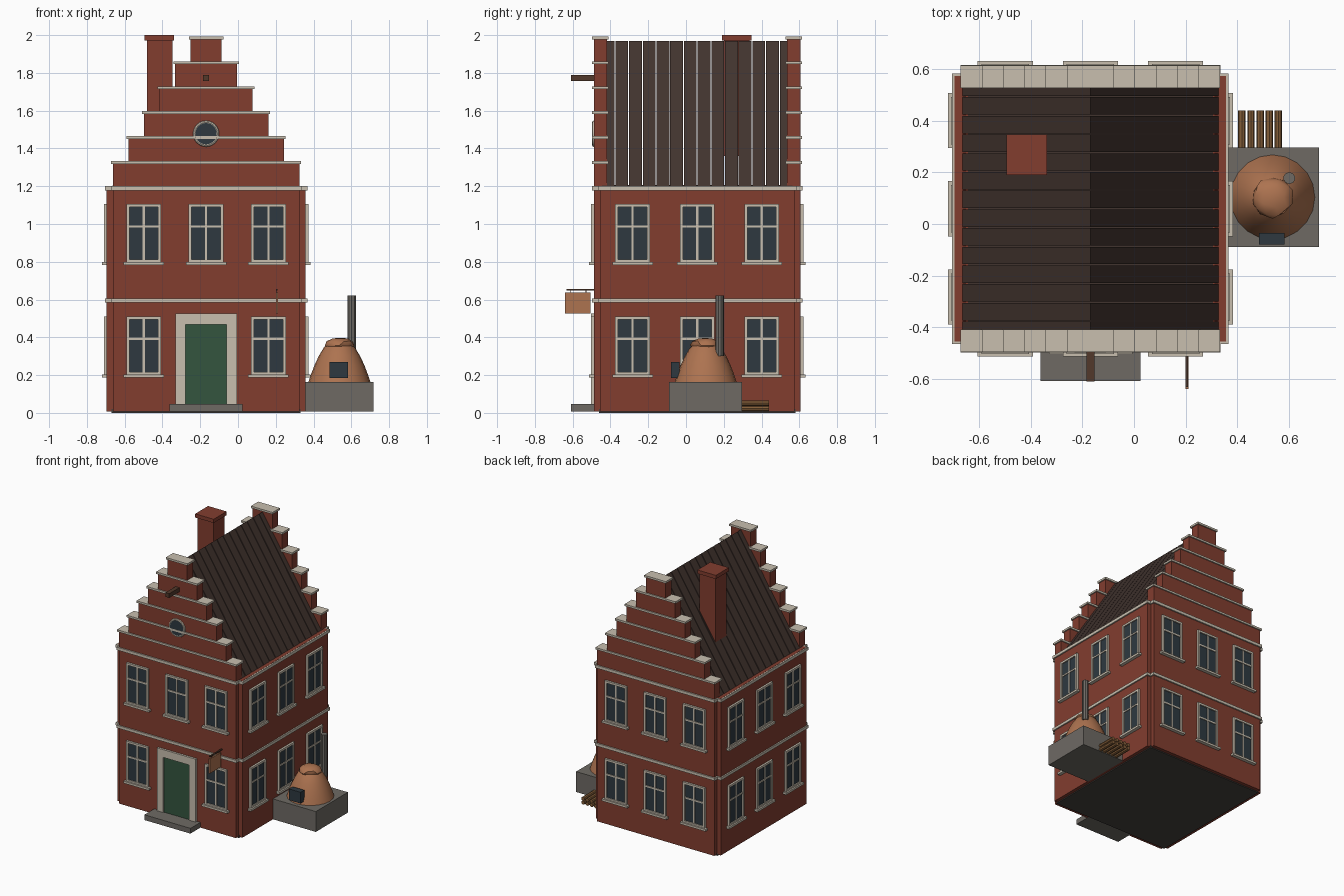
import bpy, bmesh, math, random
from mathutils import Matrix, Vector

random.seed(4)
if "Cube" in bpy.data.objects:
    bpy.data.objects.remove(bpy.data.objects["Cube"], do_unlink=True)


def srgb(code):
    vals = [int(code[i:i + 2], 16) / 255 for i in (0, 2, 4)]
    return [((v + 0.055) / 1.055) ** 2.4 if v > 0.04 else v / 12.92 for v in vals] + [1]


def material(name, code):
    m = bpy.data.materials.new(name)
    m.use_nodes = True
    m.diffuse_color = srgb(code)
    m.node_tree.nodes["Principled BSDF"].inputs["Base Color"].default_value = srgb(code)
    return m


BRICK = material("red brick", "823D2F")
CREAM = material("cream trim", "C8BFAF")
GLASS = material("dark glass", "2E3940")
DOOR = material("green paint", "34553F")
ROOF = material("dark roof board", "41332E")
STONE = material("grey stone", "6E6A64")
COPPER = material("copper clay", "AD7350")
WOOD = material("log wood", "835D38")
BEAM = material("dark timber", "52392B")
FLOOR = material("floor slate", "45423E")

CX, CY = -0.169, 0.059          # house centre
HX, HY = 0.526, 0.547           # half sizes of the walls
INSET = 0.032                   # corner notch


def finish(bm, name, mats, smooth=False):
    me = bpy.data.meshes.new(name)
    bmesh.ops.recalc_face_normals(bm, faces=bm.faces)
    bm.to_mesh(me)
    bm.free()
    for m in mats:
        me.materials.append(m)
    ob = bpy.data.objects.new(name, me)
    bpy.context.collection.objects.link(ob)
    if smooth:
        bpy.ops.object.select_all(action='DESELECT')
        ob.select_set(True)
        bpy.context.view_layer.objects.active = ob
        bpy.ops.object.shade_smooth_by_angle(angle=math.radians(35))
    return ob


def add_box(bm, x, y, z, slot=0, mat=Matrix()):
    """Box from (low, high) pairs on each axis."""
    lo, hi = zip(x, y, z)
    mid = (Vector(lo) + Vector(hi)) / 2
    size = Vector(hi) - Vector(lo)
    res = bmesh.ops.create_cube(bm, size=1, matrix=mat @ Matrix.Translation(mid) @ Matrix.Diagonal((*size, 1)))
    for f in {f for v in res["verts"] for f in v.link_faces}:
        f.material_index = slot


def box(name, mat, x, y, z):
    bm = bmesh.new()
    add_box(bm, x, y, z)
    return finish(bm, name, [mat])


def cross(name, mat, z, grow=0.0):
    """Two overlapping blocks that leave a notch at each house corner."""
    bm = bmesh.new()
    for hx, hy in ((HX, HY - INSET), (HX - INSET, HY)):
        hx, hy = hx + grow, hy + grow
        add_box(bm, (CX - hx, CX + hx), (CY - hy, CY + hy), z)
    return finish(bm, name, [mat])


def tube(name, mat, r, length, matrix, sides=8):
    bm = bmesh.new()
    bmesh.ops.create_cone(bm, cap_ends=True, segments=sides, radius1=r, radius2=r, depth=length, matrix=matrix)
    return finish(bm, name, [mat], True)


# House body, floor and trim bands
box("ground_floor", FLOOR, (CX - 0.5, CX + 0.5), (CY - 0.52, CY + 0.52), (0, 0.02))
cross("walls", BRICK, (0.008, 1.201))
cross("middle_band", CREAM, (0.585, 0.606), 0.01)
cross("cornice_band", CREAM, (1.178, 1.2), 0.01)
box("attic_floor", ROOF, (CX - 0.475, CX + 0.475), (CY - 0.47, CY + 0.47), (1.19, 1.206))


# Windows, built facing -y and turned to each wall
def window(name, turn, dist, u, z):
    place = Matrix.Translation((CX, CY, 0)) @ Matrix.Rotation(turn, 4, 'Z') @ Matrix.Translation((u, -dist, z))
    w, h, t = 0.092, 0.31, 0.016
    bm = bmesh.new()
    add_box(bm, (-w + t, w - t), (-0.006, 0.01), (t, h - t), 1, place)
    for s in (-1, 1):
        a, b = sorted((s * w, s * (w - t)))
        add_box(bm, (a, b), (-0.015, 0.01), (0, h), 0, place)
    for a, b in ((0, t), (h - t, h)):
        add_box(bm, (-w + t, w - t), (-0.015, 0.01), (a, b), 0, place)
    add_box(bm, (-0.006, 0.006), (-0.011, 0.01), (t, h - t), 0, place)
    add_box(bm, (-w + t, w - t), (-0.012, 0.01), (0.186, 0.198), 0, place)
    add_box(bm, (-0.107, 0.107), (-0.026, 0.01), (-0.012, 0.004), 0, place)
    finish(bm, name, [CREAM, GLASS])


walls = (("front", HY, 0.33), ("right_side", HX, 0.342), ("back", HY, 0.33), ("left_side", HX, 0.342))
for k, (side, dist, gap) in enumerate(walls):
    for level, z in (("lower", 0.2), ("upper", 0.795)):
        for i in (-1, 0, 1):
            if side == "front" and level == "lower" and i == 0:
                continue
            window(f"{side}_{level}_window_{i + 2}", k * math.pi / 2, dist, i * gap, z)

# Stepped gables with capping stones
STEPS, RISE = 6, 0.132
for side, s in (("front", -1), ("back", 1)):
    bricks, caps = bmesh.new(), bmesh.new()
    outer, inner = CY + s * HY, CY + s * (HY - 0.07)
    y = sorted((outer, inner))
    cap_y = (y[0] - 0.009, y[1] + 0.009)
    for i in range(STEPS):
        half = (HX - INSET) * (STEPS - i) / STEPS
        z = 1.2 + i * RISE
        add_box(bricks, (CX - half, CX + half), y, (z - 0.005, z + RISE - 0.01))
        add_box(caps, (CX - half - 0.009, CX + half + 0.009), cap_y, (z + RISE - 0.014, z + RISE + 0.001))
    finish(bricks, f"{side}_gable", [BRICK])
    finish(caps, f"{side}_gable_caps", [CREAM])

# Roof boards with narrow gaps, mirrored over the ridge
PITCH = 0.0725
bm = bmesh.new()
for s in (-1, 1):
    for i in range(14):
        y0 = CY + (i - 7) * PITCH + 0.0025
        prof = [(0, 1.97), (0.499, 1.197), (0.478, 1.197), (0, 1.94)]
        face = bm.faces.new([bm.verts.new((CX + s * x, y0, z)) for x, z in prof])
        ext = bmesh.ops.extrude_face_region(bm, geom=[face])
        bmesh.ops.translate(bm, vec=(0, PITCH - 0.005, 0),
                            verts=[v for v in ext["geom"] if isinstance(v, bmesh.types.BMVert)])
finish(bm, "roof_boards", [ROOF])

# Chimney
box("chimney", BRICK, (-0.483, -0.347), (0.2, 0.336), (1.36, 1.975))
box("chimney_cap", BRICK, (-0.494, -0.338), (0.19, 0.346), (1.972, 2.0))

# Hoist beam and round gable window
box("hoist_beam", BEAM, (-0.185, -0.153), (-0.61, -0.44), (1.756, 1.788))
facing = Matrix.Translation((CX, CY - HY, 1.478)) @ Matrix.Rotation(math.pi / 2, 4, 'X')
tube("round_window_glass", GLASS, 0.06, 0.016, facing, 24)
bpy.ops.mesh.primitive_torus_add(major_segments=24, minor_segments=8, major_radius=0.06, minor_radius=0.0095,
                                 location=facing.translation, rotation=(math.pi / 2, 0, 0))
ring = bpy.context.object
ring.name = "round_window_frame"
ring.data.materials.append(CREAM)
bpy.ops.object.shade_smooth_by_angle()

# Entrance
bm = bmesh.new()
for x, z in (((-0.33, -0.277), (0.01, 0.527)), ((-0.06, -0.005), (0.01, 0.527)), ((-0.277, -0.06), (0.468, 0.527))):
    add_box(bm, x, (-0.504, -0.47), z)
finish(bm, "door_frame", [CREAM])
box("front_door", DOOR, (-0.277, -0.06), (-0.496, -0.47), (0.01, 0.468))
box("door_step", STONE, (-0.363, 0.025), (-0.608, -0.47), (0.008, 0.048))

# Hanging sign board
box("sign_bracket", BEAM, (0.2, 0.21), (-0.632, -0.48), (0.648, 0.657))
box("sign_board", COPPER, (0.2, 0.211), (-0.64, -0.505), (0.527, 0.637))
for i, y in enumerate((-0.61, -0.53)):
    box(f"sign_hanger_{i + 1}", BEAM, (0.203, 0.207), (y - 0.002, y + 0.002), (0.63, 0.65))

# Outdoor oven: base, domed body, rough crown, flue and hatch
OX, OY = 0.537, 0.104
box("oven_base", STONE, (0.35, 0.718), (OY - 0.193, OY + 0.193), (0.008, 0.163))
bm = bmesh.new()
prof = [(0.165, 0.16), (0.152, 0.2), (0.133, 0.25), (0.11, 0.3), (0.083, 0.345), (0.05, 0.38), (0, 0.39)]
pts = [bm.verts.new((OX + r, OY, z)) for r, z in prof]
edges = [bm.edges.new(p) for p in zip(pts, pts[1:])]
bmesh.ops.spin(bm, geom=pts + edges, cent=(OX, OY, 0), axis=(0, 0, 1), angle=math.tau, steps=20)
bmesh.ops.remove_doubles(bm, verts=bm.verts, dist=0.0005)
finish(bm, "oven_body", [COPPER], True)
bm = bmesh.new()
bmesh.ops.create_icosphere(bm, subdivisions=2, radius=1)
for v in bm.verts:
    k = random.uniform(0.92, 1.06)
    v.co = (OX + v.co.x * 0.08 * k, OY + v.co.y * 0.08 * k, 0.358 + v.co.z * 0.041 * k)
finish(bm, "oven_crown", [COPPER], True)
tube("oven_flue", STONE, 0.023, 0.322, Matrix.Translation((0.602, 0.178, 0.461)), 10)
box("oven_hatch", GLASS, (0.484, 0.583), (-0.08, -0.035), (0.185, 0.27))

# Stacked firewood
for row in range(2):
    for i in range(5):
        spot = Matrix.Translation((0.418 + 0.0355 * i, 0.34, 0.023 + 0.029 * row))
        tube(f"log_{row * 5 + i + 1}", WOOD, 0.0145, 0.2, spot @ Matrix.Rotation(math.pi / 2, 4, 'X'))
